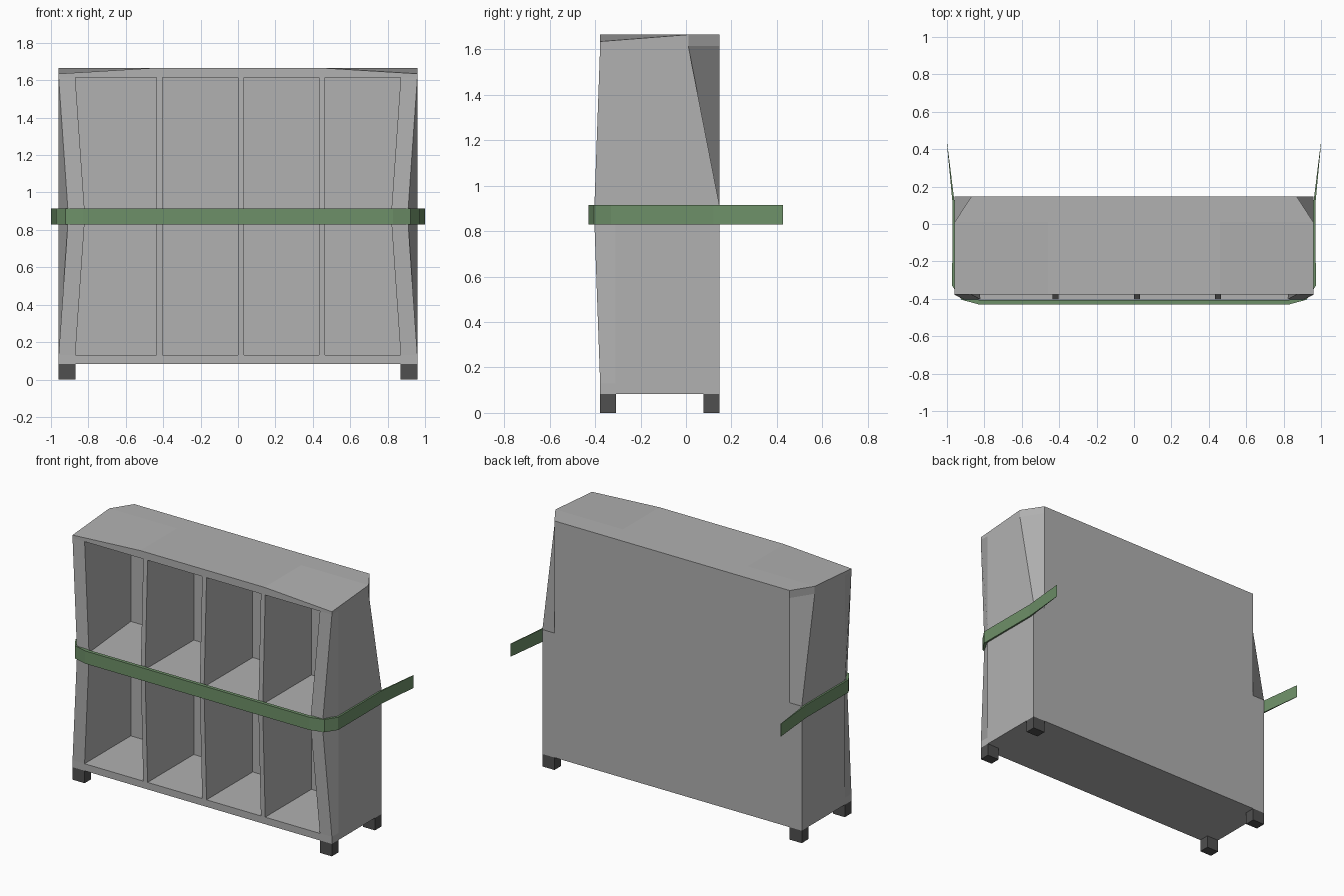
import bpy, bmesh

if "Cube" in bpy.data.objects:
    bpy.data.objects.remove(bpy.data.objects["Cube"])

def finish(name, bm, mat):
    bmesh.ops.recalc_face_normals(bm, faces=bm.faces)
    me = bpy.data.meshes.new(name)
    bm.to_mesh(me)
    bm.free()
    ob = bpy.data.objects.new(name, me)
    bpy.context.collection.objects.link(ob)
    me.materials.append(mat)
    return ob

def material(name, color):
    m = bpy.data.materials.new(name)
    m.diffuse_color = color
    m.use_nodes = True
    m.node_tree.nodes["Principled BSDF"].inputs["Base Color"].default_value = m.diffuse_color
    return m

grey = material("grey_body", (0.44, 0.44, 0.44, 1))
green = material("green_strap", (0.155, 0.28, 0.14, 1))
dark = material("dark_feet", (0.08, 0.08, 0.08, 1))

def loft(name, rings, mat=grey):
    """Join equal-length closed rings of points and cap both ends."""
    bm = bmesh.new()
    rows = [[bm.verts.new(p) for p in ring] for ring in rings]
    n = len(rows[0])
    for a, b in zip(rows, rows[1:]):
        for i in range(n):
            j = (i + 1) % n
            bm.faces.new((a[i], a[j], b[j], b[i]))
    bm.faces.new(rows[0])
    bm.faces.new(rows[-1])
    return finish(name, bm, mat)

def box(name, x0, x1, y0, y1, z0, z1, mat=grey):
    ring = [(x0, y0), (x1, y0), (x1, y1), (x0, y1)]
    return loft(name, [[(x, y, z) for x, y in ring] for z in (z0, z1)], mat)

W, IN = 0.959, 0.87          # outer and inner half widths
FRONT, BACK, BULGE = -0.378, 0.147, -0.403
Z0, Z1, ZT = 0.083, 0.13, 1.615
BZ0, BZ1 = 0.83, 0.915       # strap height range

# side panels: pinched at the strap, rear corner cut away above it
levels = [(Z0, 0, BACK), (Z1, 0, BACK), (BZ0, 1, BACK), (BZ1, 1, BACK), (ZT, 0, 0.01)]
for side, s in (("left", -1), ("right", 1)):
    rings = []
    for z, pinch, cut in levels:
        y = BULGE if pinch else FRONT
        d = 0.049 * pinch
        ring = [(IN, BACK), (W, cut), (W, -0.31), (W - d, y), (IN - d, y), (IN, 0.11)]
        rings.append([(s * x, yy, z) for x, yy in ring])
    loft(side + "_panel", rings)
    # feet
    for where, y in (("front", FRONT), ("back", BACK - 0.07)):
        a, b = sorted((s * IN, s * W))
        box(f"{side}_{where}_foot", a, b, y, y + 0.07, 0, Z0, dark)

# base and back boards
box("base_board", -IN, IN, FRONT, BACK, Z0, Z1)
box("back_board", -IN, IN, 0.11, BACK, Z1, ZT)

# upright dividers, bulging forward at the strap
side_profile = [(0.11, Z1), (FRONT, Z1), (BULGE, BZ0), (BULGE, BZ1), (FRONT, ZT), (0.11, ZT)]
for i, x in enumerate((-0.42, 0.016, 0.45)):
    loft(f"divider_{i + 1}", [[(x + dx, y, z) for y, z in side_profile] for dx in (-0.016, 0.016)])

# middle shelf
plan = [(-IN, 0.11), (-0.822, BULGE), (0.822, BULGE), (IN, 0.11)]
loft("middle_shelf", [[(x, y, z) for x, y in plan] for z in (0.855, 0.895)])

# top board with sagging front corners and cut rear corners
outline = [(-W, FRONT), (-0.46, FRONT), (0.46, FRONT), (W, FRONT),
           (W, 0.01), (IN, BACK), (-IN, BACK), (-W, 0.01)]
bm = bmesh.new()
low = [bm.verts.new((x, y, ZT)) for x, y in outline]
top = [bm.verts.new((x, y, 1.635 if i in (0, 3) else 1.665)) for i, (x, y) in enumerate(outline)]
m0, m1 = [bm.verts.new((x, 0.01, 1.665)) for x in (-0.46, 0.46)]
for i in range(8):
    j = (i + 1) % 8
    bm.faces.new((low[i], low[j], top[j], top[i]))
bm.faces.new(low)
bm.faces.new((top[0], top[1], m0, top[7]))
bm.faces.new((top[1], top[2], m1, m0))
bm.faces.new((top[2], top[3], top[4], m1))
bm.faces.new((m0, m1, top[4], top[5], top[6], top[7]))
finish("top_board", bm, grey)

# strap around the front with free tails flaring out behind: outer and inner path
half = [((1.0, 0.427), (0.998, 0.427)), ((0.971, 0.12), (0.96, 0.12)),
        ((0.972, -0.33), (0.96, -0.32)), ((0.922, -0.405), (0.91, -0.39)),
        ((0.83, -0.43), (0.82, -0.407))]
path = half + [tuple((-x, y) for x, y in pair) for pair in reversed(half)]
loft("strap", [[(*o, BZ0), (*o, BZ1), (*i, BZ1), (*i, BZ0)] for o, i in path], green)
